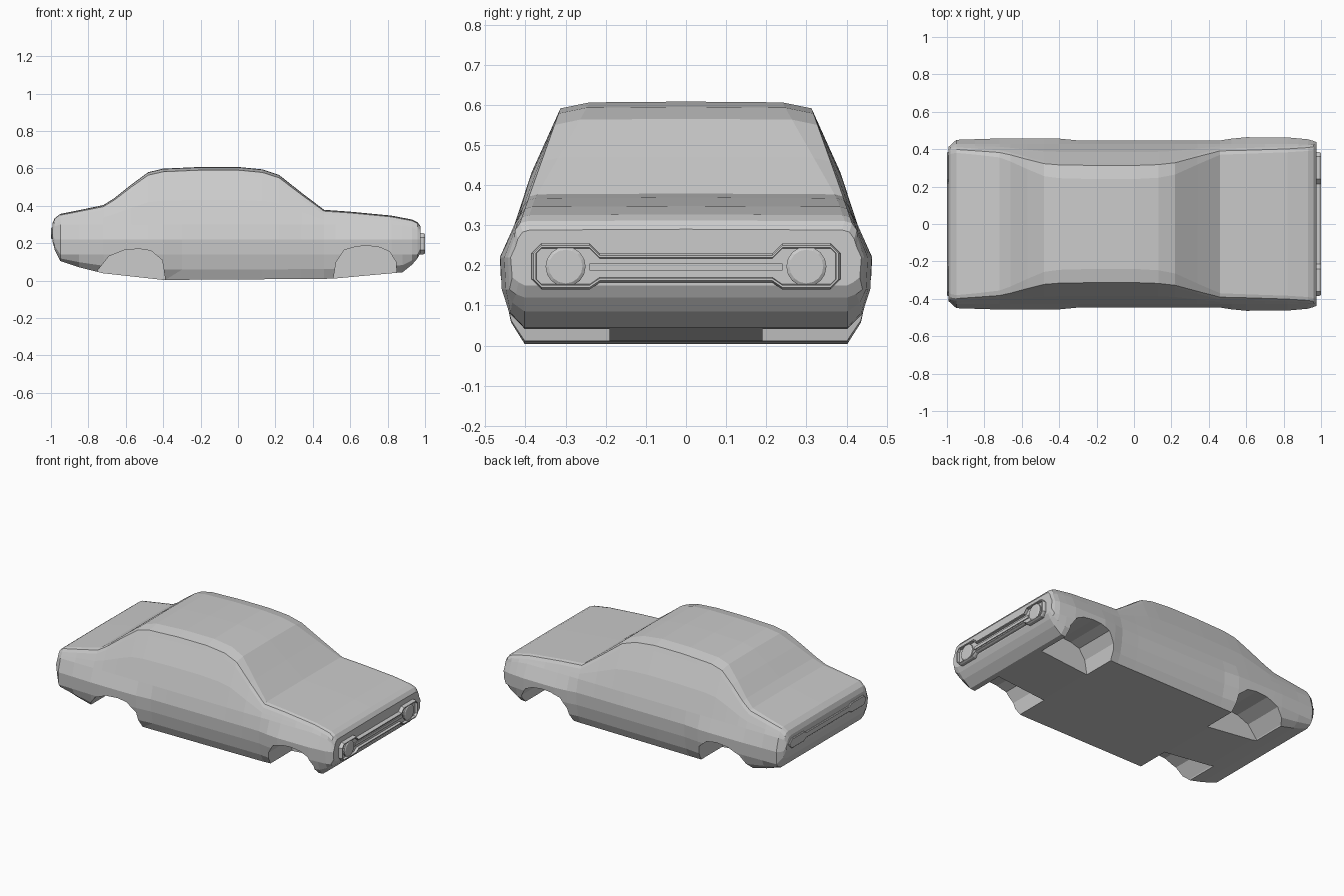
import bpy, bmesh, math

if "Cube" in bpy.data.objects:
    bpy.data.objects.remove(bpy.data.objects["Cube"])

# side-view and plan curves of the body: (x, value)
TOP = [(-.992, .305), (-.98, .332), (-.95, .355), (-.85, .375), (-.72, .402), (-.66, .44),
       (-.57, .512), (-.48, .578), (-.4, .597), (-.2, .606), (0, .606), (.13, .593), (.22, .563),
       (.34, .468), (.46, .377), (.6, .367), (.82, .346), (.93, .325), (.96, .31), (.977, .288)]
BOTTOM = [(-.992, .21), (-.98, .165), (-.95, .105), (-.77, .045), (-.4, .004), (.5, .01),
          (.88, .045), (.93, .085), (.96, .12), (.977, .15)]
WAIST = [(-.992, .412), (-.95, .45), (-.7, .458), (-.41, .458), (-.34, .447), (.45, .445),
         (.57, .464), (.82, .463), (.94, .452), (.977, .437)]


def at(curve, x):
    for (x0, v0), (x1, v1) in zip(curve, curve[1:]):
        if x <= x1:
            return v0 + (v1 - v0) * (x - x0) / (x1 - x0)
    return curve[-1][1]


def make(name, bm):
    bmesh.ops.recalc_face_normals(bm, faces=bm.faces)
    me = bpy.data.meshes.new(name)
    bm.to_mesh(me)
    bm.free()
    ob = bpy.data.objects.new(name, me)
    bpy.context.collection.objects.link(ob)
    return ob


def section(x):
    """Closed y,z outline of the body at x."""
    zt, zb, w = at(TOP, x), at(BOTTOM, x), at(WAIST, x)
    k = min(1, max(0, (zt - .365) / .24))
    ys = min(.325 + (.606 - zt) * .34, w - .018)
    zs = zt - .022 - .02 * k
    zl = max(.14, zb + .02)
    zm = max(.22, zl + .015)
    zbelt = max(min(.30, zs - .02), zm + .015)
    ybelt = max(min(.428, w - .012), ys)
    half = [(0, zt + .002), (ys - .03 - .055 * k, zt), (ys - .012, zs + .017 + .01 * k), (ys, zs),
            ((ys + ybelt) / 2 + .008 * k, (zs + zbelt) / 2), (ybelt, zbelt), (w, zm),
            (w - .004, zl), (w - .02, zb + (zl - zb) * .4), (min(.402, w - .03), zb), (0, zb)]
    return half + [(-y, z) for y, z in half[-2:0:-1]]


def loft(name, rings):
    bm = bmesh.new()
    loops = [[bm.verts.new(p) for p in r] for r in rings]
    n = len(loops[0])
    for a, b in zip(loops, loops[1:]):
        for i in range(n):
            j = (i + 1) % n
            bm.faces.new((a[i], a[j], b[j], b[i]))
    bm.faces.new(loops[0])
    bm.faces.new(loops[-1])
    return make(name, bm)


# body shell
xs = sorted({p[0] for p in TOP} | {-.3, -.1, .52, .7, .88})
body = loft("car_body", [[(x, y, z) for y, z in section(x)] for x in xs])

# wheel wells
ARCHES = {
    "rear": [(-.79, -.05), (-.75, .055), (-.69, .13), (-.61, .163), (-.53, .17), (-.465, .16),
             (-.405, .11), (-.38, -.05)],
    "front": [(.50, -.05), (.525, .10), (.567, .163), (.63, .182), (.69, .187), (.76, .178),
              (.81, .155), (.845, .10), (.85, -.05)]}
for end, arch in ARCHES.items():
    for side, s in (("left", 1), ("right", -1)):
        cut = loft(f"{end}_{side}_well_cutter",
                   [[(x, s * y, z) for x, z in arch] for y in (.19, .6)])
        cut.hide_render = True
        cut.display_type = 'WIRE'
        mod = body.modifiers.new(cut.name, 'BOOLEAN')
        mod.operation = 'DIFFERENCE'
        mod.solver = 'EXACT'
        mod.object = cut


# dog-bone trim outline, wider at the lamps; d insets it
def bone(d, x, w=.385, lo=.14, hi=.255, mlo=.157, mhi=.23):
    right = [(.215, mhi - d), (.24, hi - d), (w - .025, hi - d), (w - d, hi - .025),
             (w - d, lo + .025), (w - .025, lo + d), (.24, lo + d), (.215, mlo + d)]
    return [(x, y, z) for y, z in right + [(-y, z) for y, z in right[::-1]]]


# grille: outer rim, rounded lip, recessed panel
loft("grille_surround", [bone(0, .965), bone(0, .99), bone(.005, 1.0),
                         bone(.011, 1.0), bone(.013, .984)])
# horizontal bar across the grille
loft("grille_bar", [[(x, y, z) for y, z in ((-.24, .187), (.24, .187), (.24, .205), (-.24, .205))]
                    for x in (.975, .99)])

# headlights
for side, s in (("left", 1), ("right", -1)):
    rings = []
    for x, r in ((.975, .05), (.992, .05), (.997, .042)):
        rings.append([(x, s * .3 + r * math.cos(a * math.pi / 8), .197 + r * math.sin(a * math.pi / 8))
                      for a in range(16)])
    loft(f"{side}_headlight", rings)

# tail light strip
loft("tail_light_strip", [bone(d, x, .385, .222, .284, .235, .272)
                          for d, x in ((0, -.975), (0, -.996), (.004, -1.0))])
